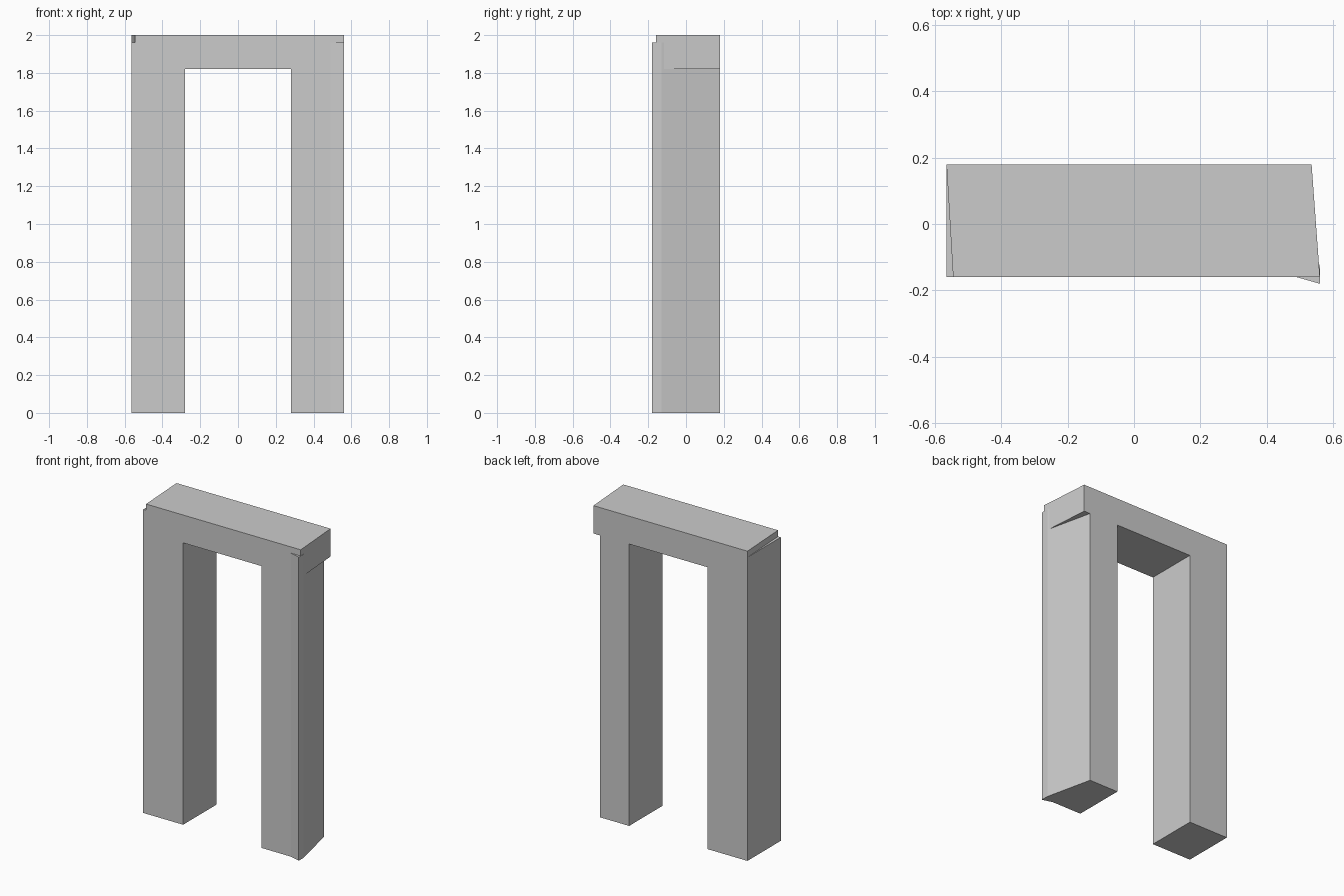
import bpy
import bmesh

cube = bpy.data.objects.get("Cube")
if cube:
    bpy.data.objects.remove(cube, do_unlink=True)

# One plain grey for the whole arch
grey = bpy.data.materials.new("plain_grey")
grey.use_nodes = True
colour = (0.6, 0.6, 0.6, 1)
grey.diffuse_color = colour
grey.node_tree.nodes["Principled BSDF"].inputs["Base Color"].default_value = colour


def prism(name, footprint, bottom, top):
    """Extrude a counter-clockwise footprint from bottom to top."""
    bm = bmesh.new()
    base = bm.faces.new([bm.verts.new((x, y, bottom)) for x, y in footprint])
    new = bmesh.ops.extrude_face_region(bm, geom=[base], use_keep_orig=True)["geom"]
    for v in new:
        if isinstance(v, bmesh.types.BMVert):
            v.co.z = top
    bmesh.ops.recalc_face_normals(bm, faces=bm.faces)
    mesh = bpy.data.meshes.new(name)
    bm.to_mesh(mesh)
    bm.free()
    mesh.materials.append(grey)
    obj = bpy.data.objects.new(name, mesh)
    bpy.context.collection.objects.link(obj)
    return obj


front, back = -0.16, 0.18
opening = 0.28
underside, leg_top, height = 1.82, 1.96, 2.0

# Left leg: tapers to the back, with a small flared front corner
prism("left_leg", [(opening, front), (0.49, front), (0.56, -0.18),
                   (0.56, -0.13), (0.49, back), (opening, back)], 0, leg_top)

# Right leg: square block
prism("right_leg", [(-0.565, front), (-opening, front),
                    (-opening, back), (-0.565, back)], 0, leg_top)

# Lintel: slightly skewed ends, overhanging the left leg at the back
prism("lintel", [(-0.545, front), (0.56, front),
                 (0.535, back), (-0.565, back)], underside, height)
